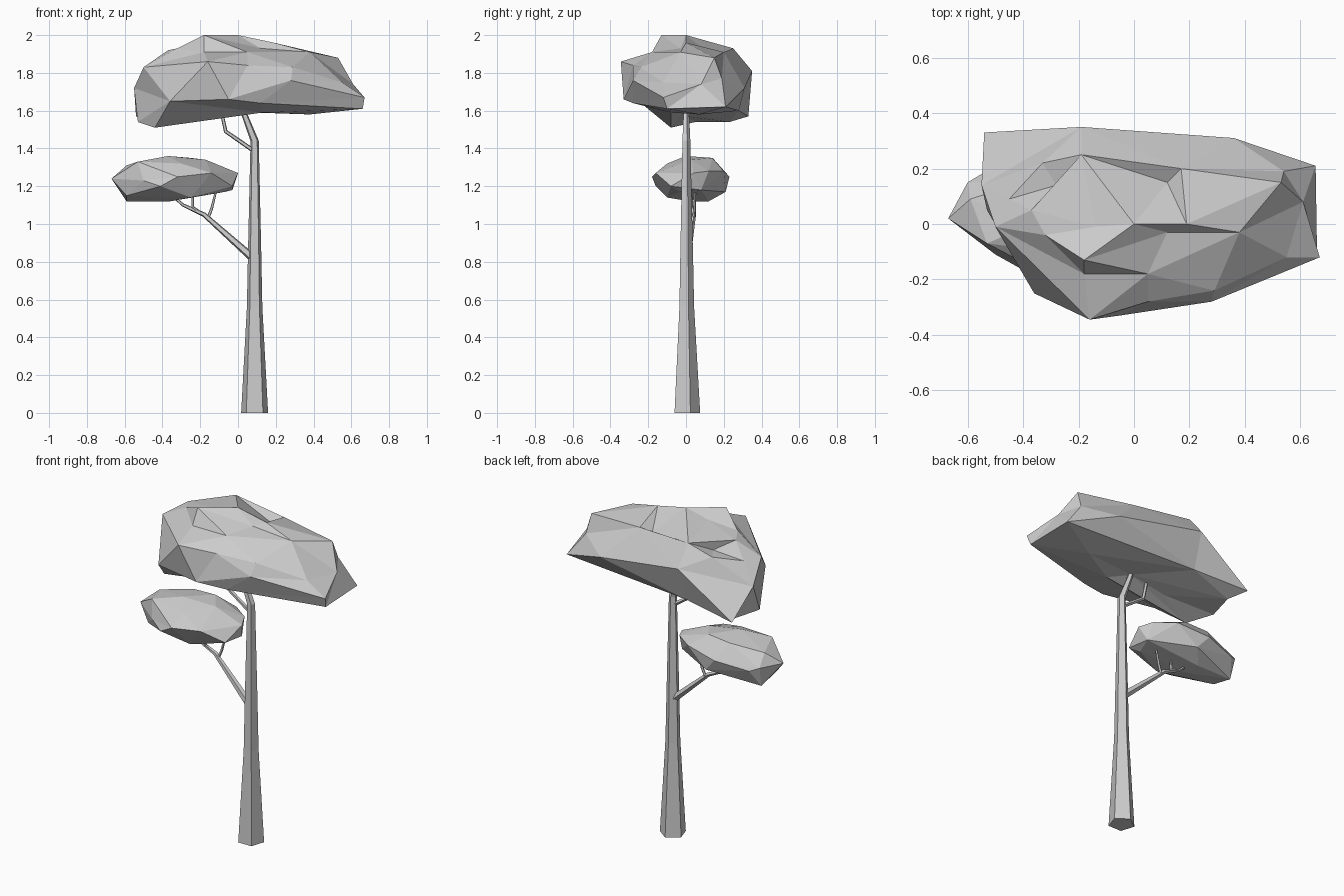
import bpy
import bmesh
import math
from mathutils import Vector

default_cube = bpy.data.objects.get("Cube")
if default_cube:
    bpy.data.objects.remove(default_cube, do_unlink=True)

# One plain grey for the whole tree
grey = bpy.data.materials.new("plain_grey")
grey.use_nodes = True
grey_value = (0.6, 0.6, 0.6, 1)
grey.diffuse_color = grey_value
grey.node_tree.nodes["Principled BSDF"].inputs["Base Color"].default_value = grey_value


def finish(name, bm):
    """Turn a bmesh into a flat-shaded grey object."""
    bmesh.ops.recalc_face_normals(bm, faces=bm.faces[:])
    mesh = bpy.data.meshes.new(name)
    bm.to_mesh(mesh)
    bm.free()
    mesh.materials.append(grey)
    obj = bpy.data.objects.new(name, mesh)
    bpy.context.collection.objects.link(obj)
    return obj


def limb(name, path, radii, sides=5):
    """Tapered, bent tube with flat sides, following a path of points."""
    bm = bmesh.new()
    points = [Vector(p) for p in path]
    up = Vector((0, 0, 1))
    rings = []
    for i, (point, radius) in enumerate(zip(points, radii)):
        before = points[max(i - 1, 0)]
        after = points[min(i + 1, len(points) - 1)]
        turn = up.rotation_difference((after - before).normalized())
        ring = []
        for k in range(sides):
            angle = math.pi / 2 + math.tau * k / sides
            offset = Vector((math.cos(angle), math.sin(angle), 0)) * radius
            ring.append(bm.verts.new(point + turn @ offset))
        rings.append(ring)
    for low, high in zip(rings, rings[1:]):
        for k in range(sides):
            n = (k + 1) % sides
            bm.faces.new((low[k], low[n], high[n], high[k]))
    bm.faces.new(rings[0])
    bm.faces.new(rings[-1])
    return finish(name, bm)


def canopy(name, centre, size, corners):
    """Faceted crown: corners (in hundredths) are joined by a hull wrapped on
    a sphere, then moved to their places so dents and ridges are kept."""
    bm = bmesh.new()
    middle = Vector(centre)
    places = [Vector(c) / 100 for c in corners]
    verts = []
    for place in places:
        d = place - middle
        on_sphere = Vector([d[a] / size[a] for a in range(len(size))]).normalized()
        verts.append(bm.verts.new(on_sphere))
    bmesh.ops.convex_hull(bm, input=verts, use_existing_faces=False)
    for vert, place in zip(verts, places):
        vert.co = place
    loose = [v for v in bm.verts if not v.link_faces]
    bmesh.ops.delete(bm, geom=loose, context='VERTS')
    return finish(name, bm)


# Trunk, bending to the right near the top
limb("trunk",
     [(.088, 0, 0), (.088, 0, .56), (.088, 0, .85), (.088, 0, 1.44),
      (.03, 0, 1.59), (.01, 0, 1.66)],
     [.075, .043, .037, .023, .016, .014])

# Branch under the upper canopy
limb("upper_branch",
     [(.08, 0, 1.39), (-.065, 0, 1.49), (-.1, 0, 1.65)],
     [.012, .011, .009])

# Long branch with twigs carrying the lower canopy
limb("lower_branch",
     [(.09, 0, .81), (-.18, .04, 1.05), (-.29, .04, 1.1), (-.36, .04, 1.16)],
     [.023, .013, .009, .006])
twigs = {
    "inner_twig": [(-.16, .04, 1.03), (-.14, .045, 1.08), (-.11, .05, 1.2)],
    "middle_twig": [(-.2, .04, 1.06), (-.24, .03, 1.09), (-.24, .03, 1.18)],
}
for twig_name, twig_path in twigs.items():
    limb(twig_name, twig_path, [.009, .008, .005])

# Wide upper canopy: front lobe, middle ridge, back ridge, rim, underside
canopy("upper_canopy", (.03, 0, 1.75), (.62, .33, .22), [
    (-18, -13, 200), (-18, -18, 191), (5, -18, 191), (29, -24, 183),
    (-14, -1, 196), (12, -3, 193), (38, -3, 191),
    (0, 0, 200), (19, 0, 196), (53, 15, 188),
    (-28, 14, 187), (12, 15, 188), (-19, 25, 193), (17, 20, 191),
    (-33, 22, 187), (-37, 5, 192), (-32, -4, 193), (-50, -1, 183),
    (-45, 9, 183), (-55, 14, 172), (-54, 33, 157), (-19, 35, 181), (36, 31, 172),
    (54, 19, 177), (65.5, 21, 162), (61, 8, 174), (67, -12, 167), (55, -12, 175),
    (28, -28, 176), (12, -28, 164), (5, -28, 184), (-5, -33, 166),
    (-16, -34.5, 186), (-36, -25, 165), (-53, 5, 154),
    (-44, -8, 151), (-48, 23, 154), (-22, 0, 157), (-20, 28, 160),
    (2, 0, 161), (13, -8, 159), (38, 7, 158), (66, -10, 161),
])

# Small lower canopy
canopy("lower_canopy", (-.33, .03, 1.23), (.33, .2, .12), [
    (-37, 0, 136), (-25, 14, 135), (-17, 3, 134), (-53, -7, 133),
    (-30, -10, 132), (-40, 15, 134), (-59, 9, 131),
    (-67, 2, 124), (-60, 15, 124), (-55, 18, 122), (-35, 23, 125),
    (-15, 20, 128), (-4, 12, 128), (0, 4, 127), (-3, -8, 120),
    (-14, -16, 127), (-32, -18, 125), (-41, -16, 120), (-50, -11, 123),
    (-59, 12, 112), (-59, -2, 115), (-36, 12, 112), (-36, 2, 112),
    (-25, -10, 114), (-7, -3, 117), (-3, 8, 118), (-28, 21, 117),
])
